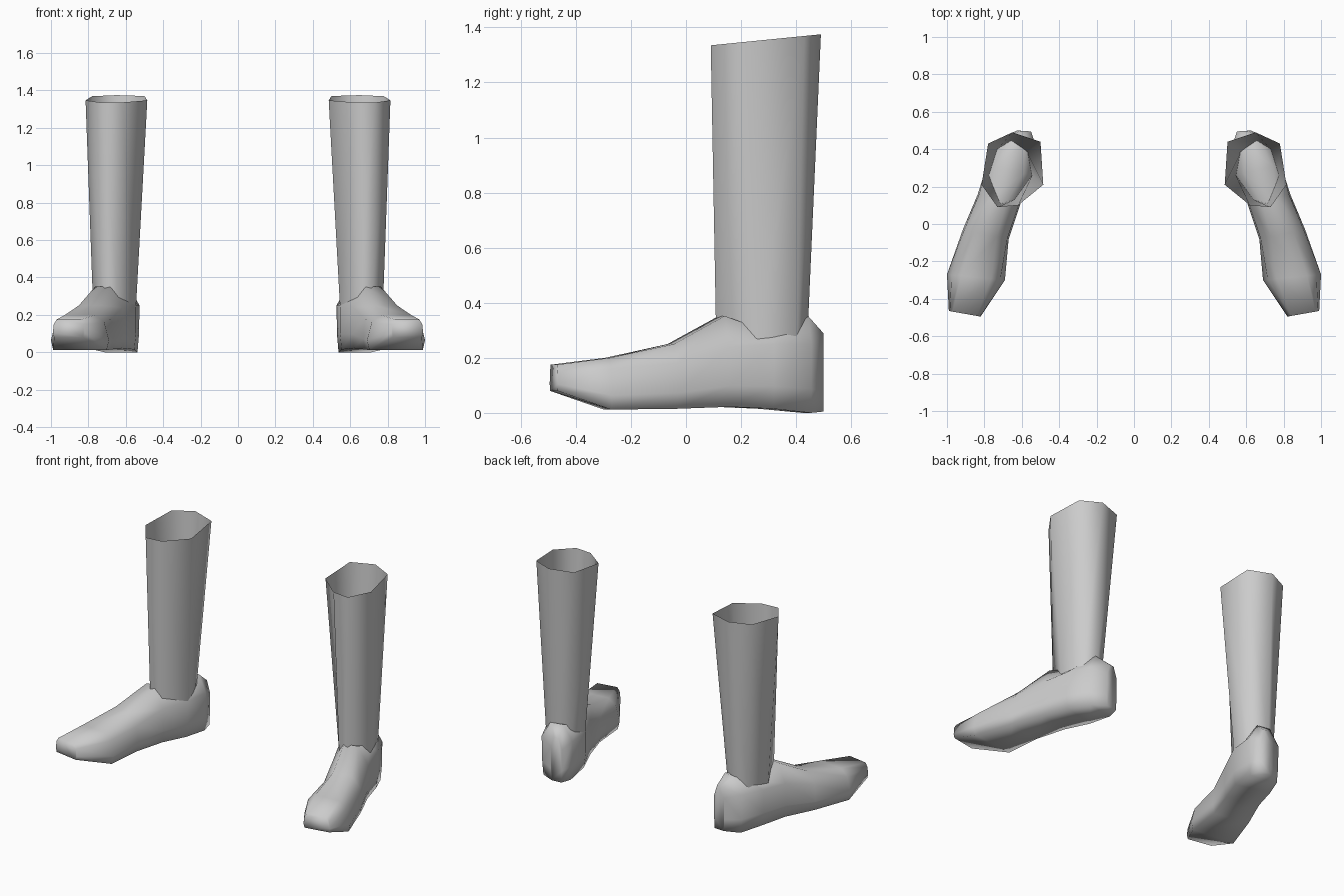
import bpy, bmesh

if "Cube" in bpy.data.objects:
    bpy.data.objects.remove(bpy.data.objects["Cube"])

grey = bpy.data.materials.new("plain_grey")
grey.diffuse_color = (0.6, 0.6, 0.6, 1)
grey.use_nodes = True
grey.node_tree.nodes["Principled BSDF"].inputs["Base Color"].default_value = grey.diffuse_color


def loft(name, rings, capped):
    """Skin a list of equal-length point rings, smooth it and mirror it across x."""
    bm = bmesh.new()
    rows = [[bm.verts.new(p) for p in ring] for ring in rings]
    n = len(rows[0])
    for a, b in zip(rows, rows[1:]):
        for i in range(n):
            j = (i + 1) % n
            bm.faces.new((a[i], a[j], b[j], b[i]))
    if capped:
        bm.faces.new(rows[0][::-1])
        bm.faces.new(rows[-1])
        bmesh.ops.recalc_face_normals(bm, faces=bm.faces)
    for f in bm.faces:
        f.smooth = True
    mesh = bpy.data.meshes.new(name)
    bm.to_mesh(mesh)
    bm.free()
    mesh.materials.append(grey)
    obj = bpy.data.objects.new(name, mesh)
    bpy.context.collection.objects.link(obj)
    obj.modifiers.new("pair", 'MIRROR').use_mirror_merge = False
    return obj


# Open boot shaft: seven sides, tapering to the ankle, rim sloping up to the back
rim = [(.485, .21), (.62, .10), (.73, .09), (.815, .21), (.78, .43), (.65, .49), (.50, .44)]
ankle = [(.545, .26), (.64, .13), (.71, .11), (.775, .26), (.73, .40), (.66, .44), (.57, .38)]
loft("boot_shaft",
     [[(x, y, .25) for x, y in ankle],
      [(x, y, 1.326 + .1 * y) for x, y in rim]], False)

# Foot sections, toe to heel: inner x, y; outer x, y;
# sole z, shoulder z, top z; shoulder inset, top inset (fractions of width)
sections = [
    (.82, -.495, .99, -.465, .08, .15, .175, .03, .12),
    (.69, -.30, 1.0, -.27, .012, .16, .20, .08, .24),
    (.67, -.08, .915, -.03, .015, .18, .25, .03, .26),
    (.61, .10, .835, .16, .022, .24, .352, .03, .32),
    (.545, .26, .785, .32, .015, .25, .29, .0, .18),
    (.53, .42, .72, .455, .0, .25, .35, -.02, .28),
    (.55, .495, .625, .50, .005, .22, .29, .0, .30),
]


def foot_ring(lx, ly, rx, ry, zb, zs, zt, inset, top):
    def at(t, z):
        return (lx + (rx - lx) * t, ly + (ry - ly) * t, z)
    return [at(.04, zb), at(.96, zb), at(1, zb + (zs - zb) * .35), at(1 - inset, zs),
            at(1 - top, zt), at(top, zt), at(inset, zs), at(0, zb + (zs - zb) * .35)]


loft("boot_foot", [foot_ring(*s) for s in sections], True)
